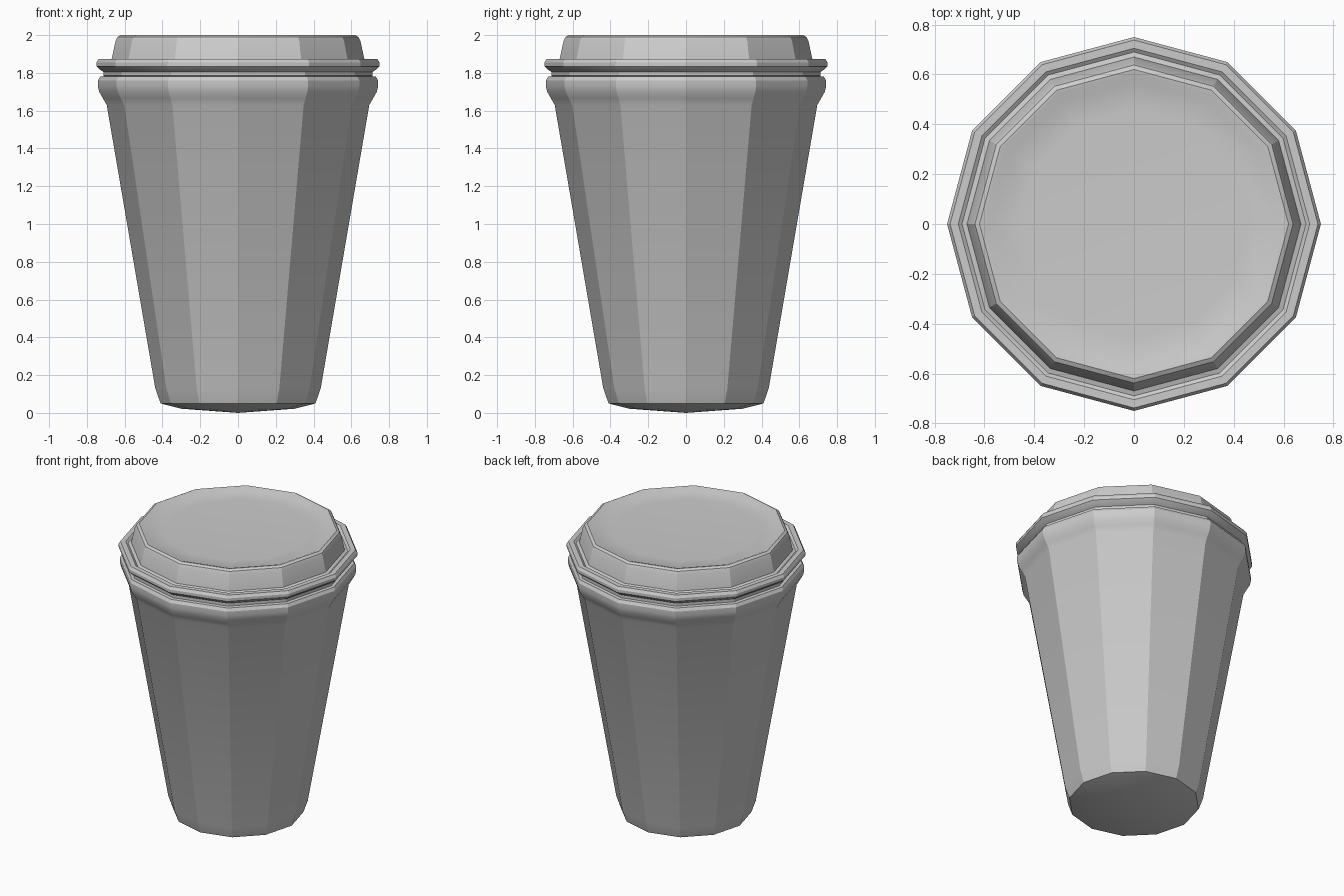
import bpy, bmesh, math

SIDES = 12

cube = bpy.data.objects.get("Cube")
if cube:
    bpy.data.objects.remove(cube, do_unlink=True)

grey = bpy.data.materials.new("plain grey")
grey.use_nodes = True
grey.diffuse_color = (0.6, 0.6, 0.6, 1)
grey.node_tree.nodes["Principled BSDF"].inputs["Base Color"].default_value = (0.6, 0.6, 0.6, 1)


def lathe(name, profile):
    """Turn a (radius, height) profile into a twelve-sided solid; radius 0 is a pole."""
    bm = bmesh.new()
    rings = []
    for r, z in profile:
        if r == 0:
            rings.append([bm.verts.new((0, 0, z))] * SIDES)
        else:
            angles = [math.tau * i / SIDES for i in range(SIDES)]
            rings.append([bm.verts.new((r * math.cos(a), r * math.sin(a), z)) for a in angles])
    for low, high in zip(rings, rings[1:]):
        for i in range(SIDES):
            j = (i + 1) % SIDES
            corners = dict.fromkeys((low[i], low[j], high[j], high[i]))
            bm.faces.new(list(corners))
    bmesh.ops.recalc_face_normals(bm, faces=bm.faces)
    mesh = bpy.data.meshes.new(name)
    bm.to_mesh(mesh)
    bm.free()
    mesh.materials.append(grey)
    obj = bpy.data.objects.new(name, mesh)
    bpy.context.collection.objects.link(obj)
    # Round the profile softly but keep the upright facets crisp
    bpy.ops.object.select_all(action="DESELECT")
    obj.select_set(True)
    bpy.context.view_layer.objects.active = obj
    bpy.ops.object.shade_smooth_by_angle(angle=math.radians(25))
    return obj


# Tapered cup with a shallow domed base and a flared rim band
lathe("cup", [
    (0, 0), (0.3, 0.022), (0.41, 0.05), (0.438, 0.13),
    (0.695, 1.63), (0.715, 1.665), (0.735, 1.7), (0.742, 1.73),
    (0.742, 1.76), (0.73, 1.78), (0.69, 1.785), (0, 1.785),
])

# Lid with a rolled skirt, sloping wall and slightly sunken top
lathe("lid", [
    (0, 1.775), (0.69, 1.775), (0.712, 1.785), (0.712, 1.805),
    (0.735, 1.82), (0.75, 1.835), (0.75, 1.855), (0.738, 1.873),
    (0.705, 1.873), (0.69, 1.862), (0.67, 1.868),
    (0.648, 1.97), (0.638, 1.99), (0.62, 2.0), (0.605, 1.998),
    (0.57, 1.985), (0.46, 1.98), (0, 1.98),
])
